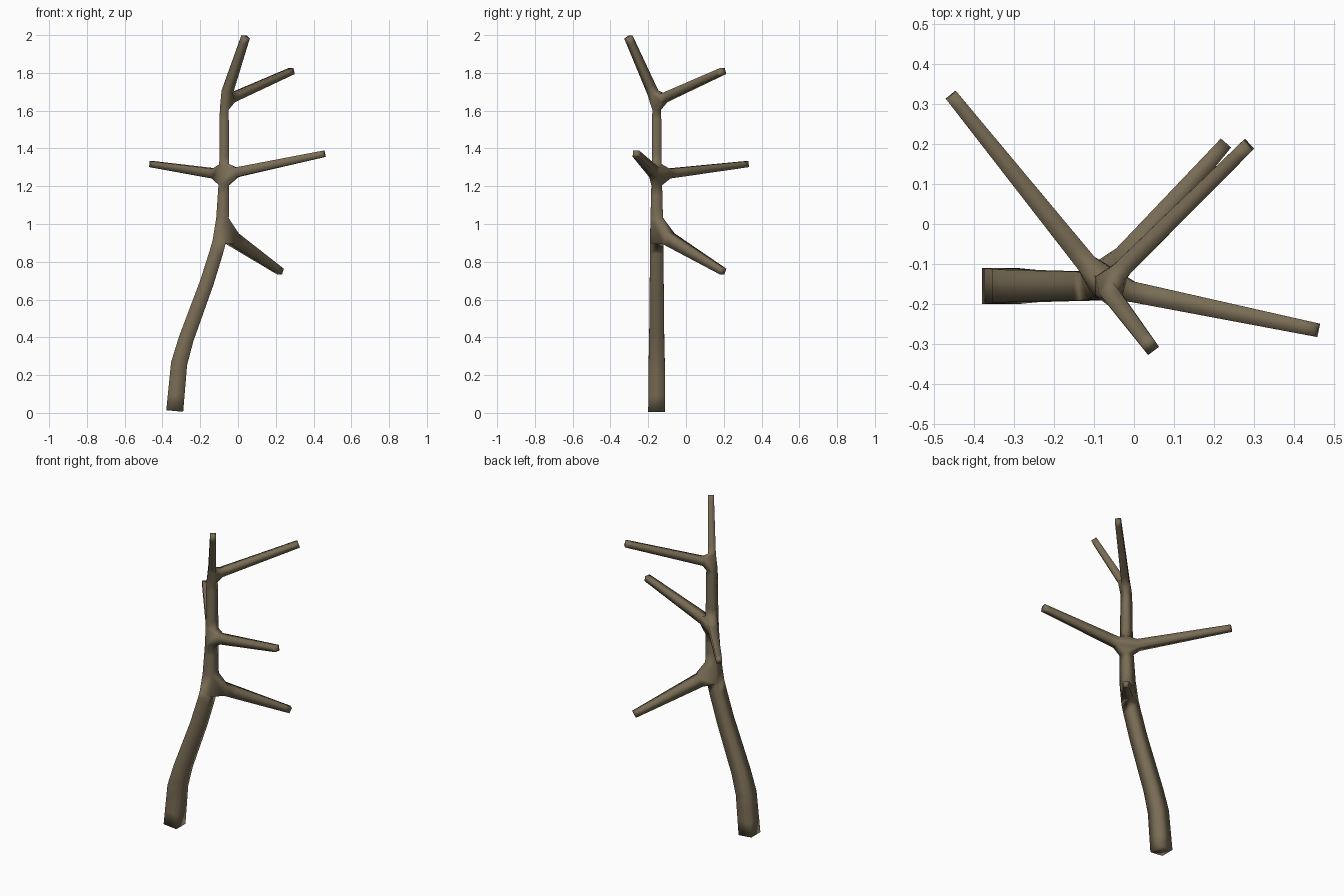
import bpy

if "Cube" in bpy.data.objects:
    bpy.data.objects.remove(bpy.data.objects["Cube"])

bark = bpy.data.materials.new("brown bark")
bark.diffuse_color = (0.19, 0.15, 0.09, 1)
bark.use_nodes = True
bark.node_tree.nodes["Principled BSDF"].inputs["Base Color"].default_value = bark.diffuse_color

Y = -0.155
# trunk path: position and radius
trunk = [
    ((-0.335, Y, 0.01), 0.045),
    ((-0.312, Y, 0.26), 0.043),
    ((-0.275, Y, 0.39), 0.040),
    ((-0.165, Y, 0.69), 0.037),
    ((-0.115, Y, 0.85), 0.036),
    ((-0.085, Y, 0.96), 0.035),
    ((-0.073, Y, 1.26), 0.027),
    ((-0.073, Y, 1.65), 0.023),
    ((0.040, -0.305, 1.99), 0.017),
]
# branches: trunk joint index, tip position, tip radius
branches = [
    (5, (0.225, 0.197, 0.748), 0.017),
    (6, (-0.457, 0.322, 1.317), 0.016),
    (6, (0.458, -0.265, 1.372), 0.017),
    (7, (0.285, 0.197, 1.81), 0.017),
]
verts = [p for p, r in trunk]
radii = [r for p, r in trunk]
edges = [(i, i + 1) for i in range(len(trunk) - 1)]
for joint, tip, r in branches:
    edges.append((joint, len(verts)))
    verts.append(tip)
    radii.append(r)

mesh = bpy.data.meshes.new("bare_tree")
mesh.from_pydata(verts, edges, [])
tree = bpy.data.objects.new("bare_tree", mesh)
bpy.context.collection.objects.link(tree)
bpy.context.view_layer.objects.active = tree
tree.select_set(True)

# square-sectioned skin around the skeleton
skin = tree.modifiers.new("Skin", 'SKIN')
skin.use_smooth_shade = True
for i, r in enumerate(radii):
    d = mesh.skin_vertices[0].data[i]
    d.radius = (r, r)
    d.use_root = i == 0
bpy.ops.object.modifier_apply(modifier="Skin")
tree.data.materials.clear()
tree.data.materials.append(bark)
